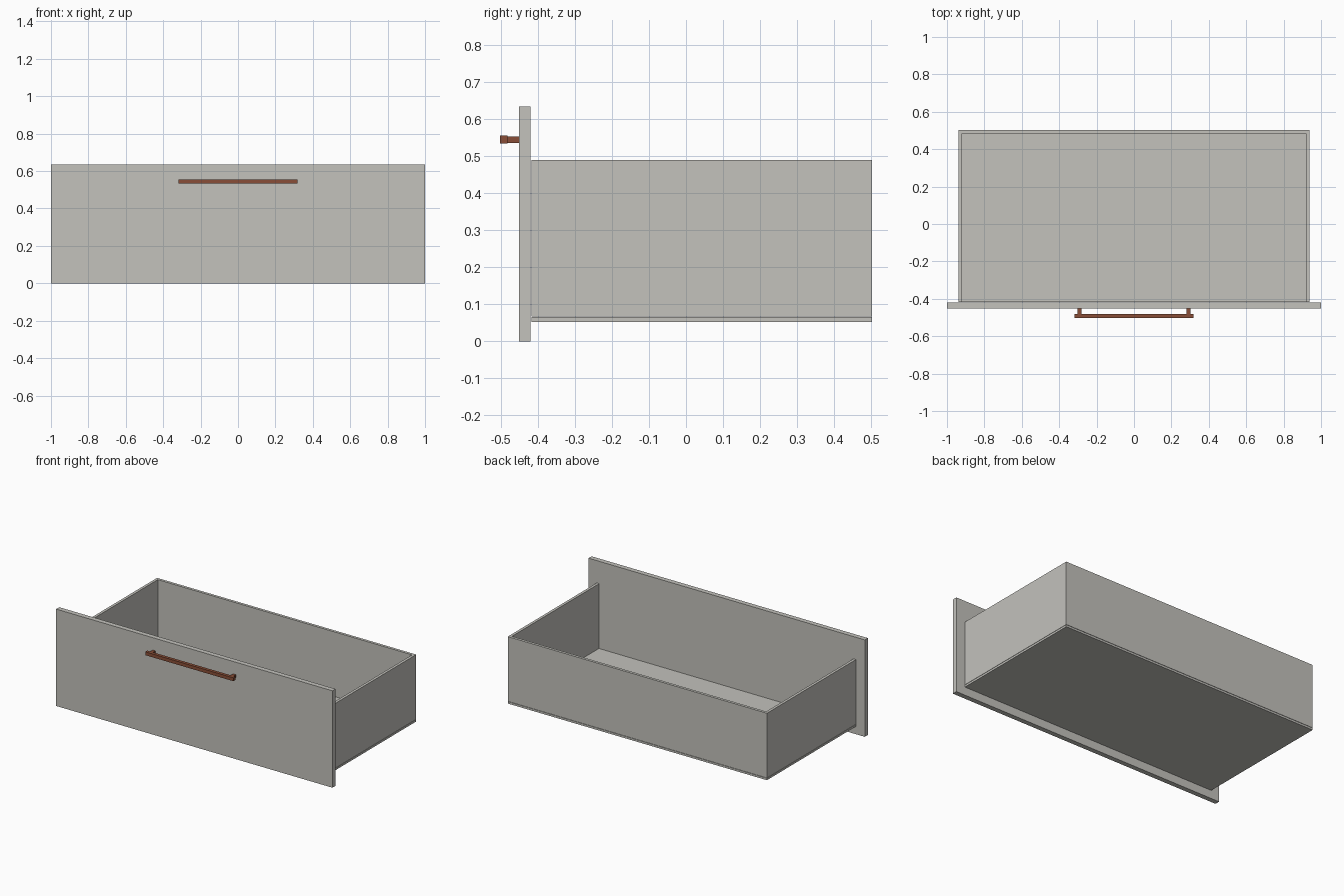
import bpy

cube = bpy.data.objects.get("Cube")
if cube:
    bpy.data.objects.remove(cube, do_unlink=True)


def make_material(name, color):
    mat = bpy.data.materials.new(name)
    mat.use_nodes = True
    mat.diffuse_color = color
    mat.node_tree.nodes["Principled BSDF"].inputs["Base Color"].default_value = color
    return mat


def box(name, x, y, z, mat):
    """Box spanning the given (min, max) range on each axis."""
    spans = (x, y, z)
    bpy.ops.mesh.primitive_cube_add(size=1, location=[(a + b) / 2 for a, b in spans])
    obj = bpy.context.object
    obj.name = name
    obj.scale = [b - a for a, b in spans]
    bpy.ops.object.transform_apply(location=False, rotation=False, scale=True)
    obj.data.materials.append(mat)
    return obj


grey = make_material("warm grey board", (0.546, 0.539, 0.503, 1))
copper = make_material("brown copper", (0.25, 0.076, 0.038, 1))

# Main dimensions of the drawer box
half_width, board = 0.938, 0.018
front, back = -0.417, 0.503
floor_top, rim = 0.066, 0.49
inner = half_width - board

# Face panel, leaving a hairline gap before the box
box("front_panel", (-1, 1), (-0.452, -0.42), (0, 0.634), grey)

# Bottom board under the walls
box("bottom_board", (-half_width, half_width), (front, back), (0.052, floor_top - 0.001), grey)

# Back board fitted between the sides
box("back_board", (-inner, inner), (back - board, back), (floor_top + 0.001, rim), grey)

# Side boards and handle posts, mirrored
for side, s in (("left", 1), ("right", -1)):
    box(side + "_side_board", sorted((s * inner, s * half_width)), (front, back),
        (floor_top + 0.001, rim), grey)
    box(side + "_handle_post", sorted((s * 0.281, s * 0.301)), (-0.483, -0.452),
        (0.536, 0.553), copper)

# Handle bar
box("handle_bar", (-0.319, 0.319), (-0.503, -0.482), (0.534, 0.556), copper)
